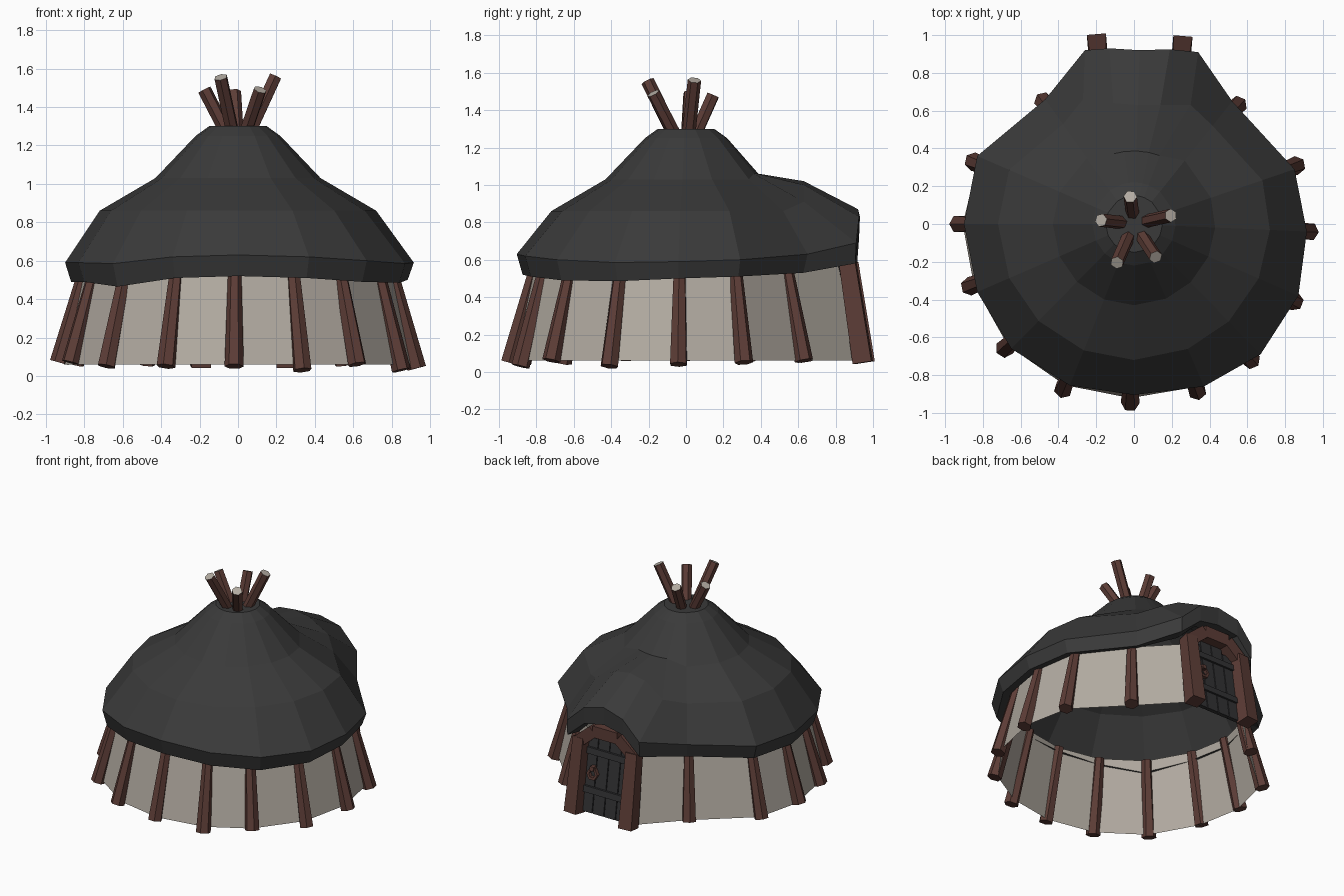
import bpy, bmesh, math
from mathutils import Vector, Matrix

if "Cube" in bpy.data.objects:
    bpy.data.objects.remove(bpy.data.objects["Cube"])


def material(name, r, g, b):
    m = bpy.data.materials.new(name)
    m.diffuse_color = (r, g, b, 1)
    m.use_nodes = True
    m.node_tree.nodes["Principled BSDF"].inputs["Base Color"].default_value = m.diffuse_color
    return m


THATCH = material("dark roof hide", 0.042, 0.042, 0.042)
CANVAS = material("pale wall canvas", 0.45, 0.41, 0.36)
WOOD = material("red brown wood", 0.108, 0.046, 0.037)
DOORM = material("charcoal door", 0.032, 0.032, 0.034)


def finish(bm, name, *mats):
    bmesh.ops.recalc_face_normals(bm, faces=bm.faces[:])
    me = bpy.data.meshes.new(name)
    bm.to_mesh(me)
    bm.free()
    for m in mats:
        me.materials.append(m)
    ob = bpy.data.objects.new(name, me)
    bpy.context.collection.objects.link(ob)
    return ob


def beam(name, a, b, r1, r2, sides=6, roll=0.0, tip=False):
    """Straight pole from a to b; tip=True gives a pale cut end."""
    a, b = Vector(a), Vector(b)
    bm = bmesh.new()
    bmesh.ops.create_cone(bm, cap_ends=True, segments=sides, radius1=r1, radius2=r2, depth=(b - a).length)
    for f in bm.faces:
        if tip and f.normal.z > 0.9:
            f.material_index = 1
    rot = (b - a).to_track_quat('Z', 'Y').to_matrix().to_4x4()
    bm.transform(Matrix.Translation((a + b) / 2) @ rot @ Matrix.Rotation(roll, 4, 'Z'))
    return finish(bm, name, WOOD, CANVAS)


def loft(name, columns, mat, closed, cap=False):
    """Skin a list of point columns; optionally close the loop and cap the first row."""
    bm = bmesh.new()
    vs = [[bm.verts.new(p) for p in col] for col in columns]
    n = len(vs)
    for i in range(n if closed else n - 1):
        A, B = vs[i], vs[(i + 1) % n]
        for j in range(len(A) - 1):
            bm.faces.new((A[j], A[j + 1], B[j + 1], B[j]))
    if cap:
        bm.faces.new([c[0] for c in vs])
    return finish(bm, name, mat)


def box(name, x0, x1, y0, y1, z0, z1, mat, lean=0.0):
    """Box whose y shifts inwards by lean * z, to lie on the leaning door plane."""
    bm = bmesh.new()
    bmesh.ops.create_cube(bm, size=1)
    for v in bm.verts:
        v.co = Vector((x0 if v.co.x < 0 else x1, y0 if v.co.y < 0 else y1, z0 if v.co.z < 0 else z1))
        v.co.y -= lean * v.co.z
    return finish(bm, name, mat)


# Wall poles: base x, y, z, running from the right of the door round the front to its left
POLES = [(0.55, 0.63, .06), (0.86, 0.31, .05), (0.93, -0.04, .04), (0.85, -0.41, .03),
         (0.62, -0.72, .06), (0.335, -0.885, .03), (-0.02, -0.945, .05), (-0.375, -0.875, .05),
         (-0.685, -0.66, .05), (-0.87, -0.33, .07), (-0.93, 0.0, .07), (-0.85, 0.33, .06),
         (-0.48, 0.65, .06)]
TOP = 0.85   # how far the wall leans in at its top
for x, y, z in POLES:
    beam("wall_pole", (x, y, z), (x * TOP, y * TOP, 0.57), 0.05, 0.034, 6, math.atan2(y, x))

# Canvas wall, open at the bottom and at the doorway
base = [(0.24, 0.93)] + [(x * .975, y * .975) for x, y, z in POLES] + [(-0.18, 0.94)]
loft("canvas_wall", [[(x, y, 0.06), (x * .88, y * .88, 0.57)] for x, y in base], CANVAS, False)

# Roof: ordinary columns from rim points (x, y, z), dormer columns given explicitly
RIM = [(0.52, 0.65, .63), (0.85, 0.29, .60), (0.915, -0.04, .59), (0.87, -0.38, .585),
       (0.67, -0.69, .60), (0.37, -0.86, .62), (0.0, -0.905, .63), (-0.34, -0.855, .62),
       (-0.65, -0.66, .585), (-0.83, -0.36, .59), (-0.90, 0.0, .59), (-0.83, 0.36, .60),
       (-0.47, 0.66, .63)]
LIP = [.10, .09, .09, .10, .11, .11, .11, .11, .12, .10, .10, .10, .10]


def column(x, y, z, lip):
    r = math.hypot(x, y)
    u, v = x / r, y / r
    r3 = min(0.72, 0.8 * r)
    prof = [(.15, 1.30), (.22, 1.25), (.43, 1.03), (r3, .86), (r, z), (r * .965, z - lip), (r * .89, z - lip + .02)]
    return [(u * a, v * a, b) for a, b in prof]


cols = [column(*p, l) for p, l in zip(RIM, LIP)]
# (rim x, y, z), (shoulder x, y, z), lip drop
DORMER = [((-0.26, 0.92, .69), (-0.27, 0.66, .91), .11),
          ((-0.13, 0.93, .83), (-0.11, 0.64, 1.0), .12),
          ((0.03, 0.92, .87), (0.02, 0.63, 1.02), .13),
          ((0.19, 0.925, .83), (0.14, 0.63, 1.0), .12),
          ((0.34, 0.91, .69), (0.30, 0.63, .91), .11)]
for (x, y, z), s, lip in DORMER:
    c = column(x, y, z, lip)
    c[2] = (c[2][0] * .9, c[2][1] * .9, 1.06)
    c[3] = s
    c[5] = (x, y - .005, z - lip)
    c[6] = (x * .9, y - .09, z - lip)
    cols.append(c)
loft("hide_roof", cols, THATCH, True, cap=True)

# Bundle of poles poking through the roof
for x, y, z in [(-0.02, 0.145, 1.48), (0.195, 0.045, 1.56), (0.115, -0.175, 1.49),
                (-0.09, -0.205, 1.555), (-0.175, 0.02, 1.49)]:
    beam("roof_pole", (x * .2, y * .2, 1.22), (x, y, z), 0.036, 0.036, 6, 0.3, True)

# Door frame: two square posts and an arch of three short beams
SQ = math.pi / 4
for x, y in [(0.255, 0.945), (-0.195, 0.955)]:
    beam("door_post", (x, y, 0.05), (0.03 + (x - .03) * .97, y - .08, 0.58), 0.072, 0.062, 4, SQ)
arch = [(0.26, 0.865, 0.55), (0.13, 0.865, 0.66), (-0.07, 0.865, 0.66), (-0.20, 0.865, 0.55)]
for a, b in zip(arch, arch[1:]):
    beam("door_arch", a, b, 0.06, 0.06, 4, SQ)

# Door: vertical planks with a stepped top, two cross straps and a ring handle
LEAN = 0.15
for i in range(4):
    x0 = -0.16 + i * 0.095
    box("door_plank", x0 + .003, x0 + .092, 0.90, 0.93, 0.06, 0.58 if i in (0, 3) else 0.65, DOORM, LEAN)
for z in (0.2, 0.47):
    box("door_strap", -0.155, 0.215, 0.93, 0.945, z, z + .045, DOORM, LEAN)
bm = bmesh.new()
ring = [[bm.verts.new((0.14 + r * math.cos(t * math.pi / 3), y - LEAN * (.34 + r * math.sin(t * math.pi / 3)),
                       0.34 + r * math.sin(t * math.pi / 3)))
         for r, y in ((.045, .93), (.045, .955), (.025, .955), (.025, .93))] for t in range(6)]
for t in range(6):
    for j in range(4):
        A, B = ring[t], ring[(t + 1) % 6]
        bm.faces.new((A[j], A[(j + 1) % 4], B[(j + 1) % 4], B[j]))
finish(bm, "door_ring", WOOD)
box("ring_mount", 0.125, 0.155, 0.93, 0.965, 0.365, 0.395, WOOD, LEAN)
